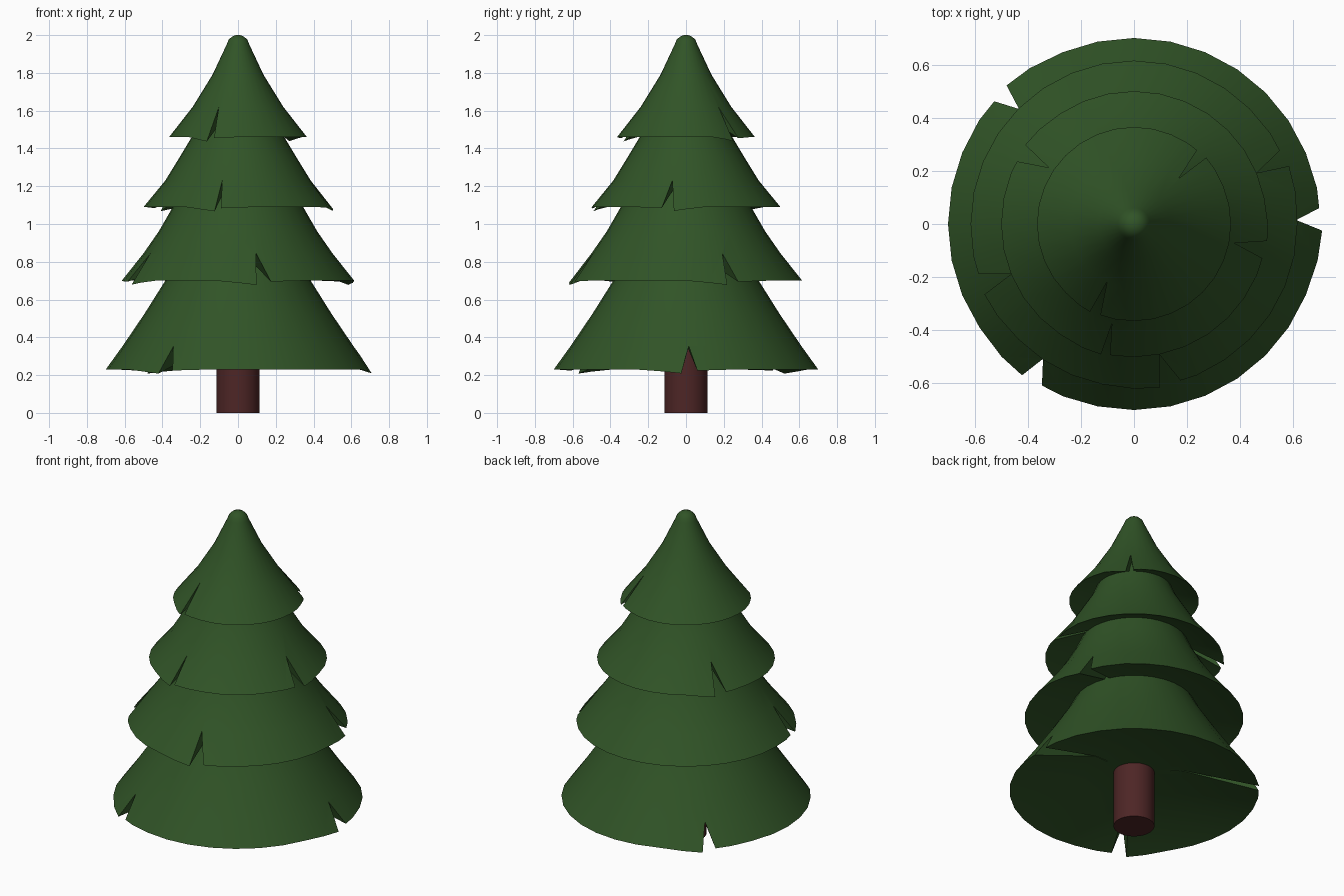
import bpy, bmesh, math
from math import sin, cos, atan2, radians, pi

if "Cube" in bpy.data.objects:
    bpy.data.objects.remove(bpy.data.objects["Cube"])

SIDES = 32


def material(name, rgb):
    m = bpy.data.materials.new(name)
    m.diffuse_color = (*rgb, 1)
    m.use_nodes = True
    m.node_tree.nodes["Principled BSDF"].inputs["Base Color"].default_value = m.diffuse_color
    return m


def new_object(name, bm, mat):
    bmesh.ops.recalc_face_normals(bm, faces=bm.faces)
    me = bpy.data.meshes.new(name)
    bm.to_mesh(me)
    bm.free()
    ob = bpy.data.objects.new(name, me)
    bpy.context.collection.objects.link(ob)
    if mat:
        me.materials.append(mat)
    return ob


def lathe(name, profile, mat):
    """Closed solid of revolution; both ends are capped."""
    bm = bmesh.new()
    rings = [[bm.verts.new((r * cos(2 * pi * i / SIDES), r * sin(2 * pi * i / SIDES), z))
              for i in range(SIDES)] for r, z in profile]
    for a, b in zip(rings, rings[1:]):
        for i in range(SIDES):
            j = (i + 1) % SIDES
            bm.faces.new((a[i], a[j], b[j], b[i]))
    bm.faces.new(rings[0])
    bm.faces.new(rings[-1])
    return new_object(name, bm, mat)


def smooth(ob):
    bpy.ops.object.select_all(action='DESELECT')
    ob.select_set(True)
    bpy.context.view_layer.objects.active = ob
    bpy.ops.object.shade_smooth_by_angle(angle=radians(32))


def cut_notches(ob, rim_r, rim_z, apex_z, inner, notches):
    """Radial triangular prisms cut slits up into the skirt."""
    bm = bmesh.new()
    h = apex_z - rim_z
    k = 1 + 0.1 / h
    for lo, tip, hi in notches:
        t = radians(tip)
        section = [(0, apex_z)] + [(k * rim_r * sin(radians(a - tip)), rim_z - 0.1) for a in (lo, hi)]
        ends = [[bm.verts.new((d * cos(t) - s * sin(t), d * sin(t) + s * cos(t), z))
                 for s, z in section] for d in (inner, 1.0)]
        bm.faces.new(ends[0])
        bm.faces.new(ends[1][::-1])
        for i in range(3):
            j = (i + 1) % 3
            bm.faces.new((ends[0][i], ends[0][j], ends[1][j], ends[1][i]))
    cutter = new_object("notch_cutter", bm, None)
    cutter.hide_render = True
    mod = ob.modifiers.new("notches", 'BOOLEAN')
    mod.operation = 'DIFFERENCE'
    mod.solver = 'EXACT'
    mod.object = cutter
    bpy.context.view_layer.objects.active = ob
    bpy.ops.object.modifier_apply(modifier=mod.name)
    bpy.data.objects.remove(cutter)

    # let the rim droop slightly beside each slit
    for v in ob.data.vertices:
        r = math.hypot(v.co.x, v.co.y)
        if v.co.z > rim_z + 0.004 or r < rim_r - 0.03:
            continue
        ang = atan2(v.co.y, v.co.x)
        for lo, tip, hi in notches:
            d = (ang - radians(tip) + pi) % (2 * pi) - pi
            narrow = (d < 0) == (tip - lo < hi - tip)
            w = max(0, 1 - abs(d) / 0.35) * (1.0 if narrow else 0.3)
            v.co.z -= 0.025 * w
            v.co.x *= 1 + 0.018 * w
            v.co.y *= 1 + 0.018 * w


green = material("needle green", (0.03, 0.088, 0.02))
brown = material("bark brown", (0.075, 0.019, 0.019))

# trunk
smooth(lathe("trunk", [(0.115, 0), (0.115, 0.4)], brown))

# skirts: underside point, outer profile from rim upwards, slit apex, slit angles
tiers = [
    ("bottom_branches", (0.28, 0.345),
     [(0.70, 0.23), (0.61, 0.355), (0.495, 0.525), (0.385, 0.70), (0.30, 0.86)],
     0.352, 0.2, [(132.6, 135, 138.7), (-2, 1.4, 4.9), (233.5, 236, 240.3)]),
    ("lower_middle_branches", (0.33, 0.785),
     [(0.615, 0.70), (0.50, 0.845), (0.42, 0.96), (0.345, 1.09), (0.27, 1.25)],
     0.845, 0.25, [(20.5, 22.6, 26.7), (197.9, 202.2, 205.2), (-81, -79, -73.5)]),
    ("upper_middle_branches", (0.28, 1.19),
     [(0.50, 1.09), (0.385, 1.23), (0.305, 1.36), (0.245, 1.46), (0.185, 1.60)],
     1.23, 0.2, [(144, 146.5, 151.8), (-14.9, -10.8, -7.3), (255.8, 257.5, 259.6)]),
    ("top_branches", (0.215, 1.53),
     [(0.365, 1.46), (0.24, 1.62), (0.135, 1.79), (0.06, 1.95), (0.05, 1.975),
      (0.032, 1.992), (0.012, 2.0)],
     1.62, 0.15, [(42.6, 45.5, 49.5), (243.4, 245, 249.7)]),
]
for name, under, outer, apex, inner, notches in tiers:
    ob = lathe(name, [(0.02, under[1]), under] + outer, green)
    cut_notches(ob, *outer[0], apex, inner, notches)
    smooth(ob)
